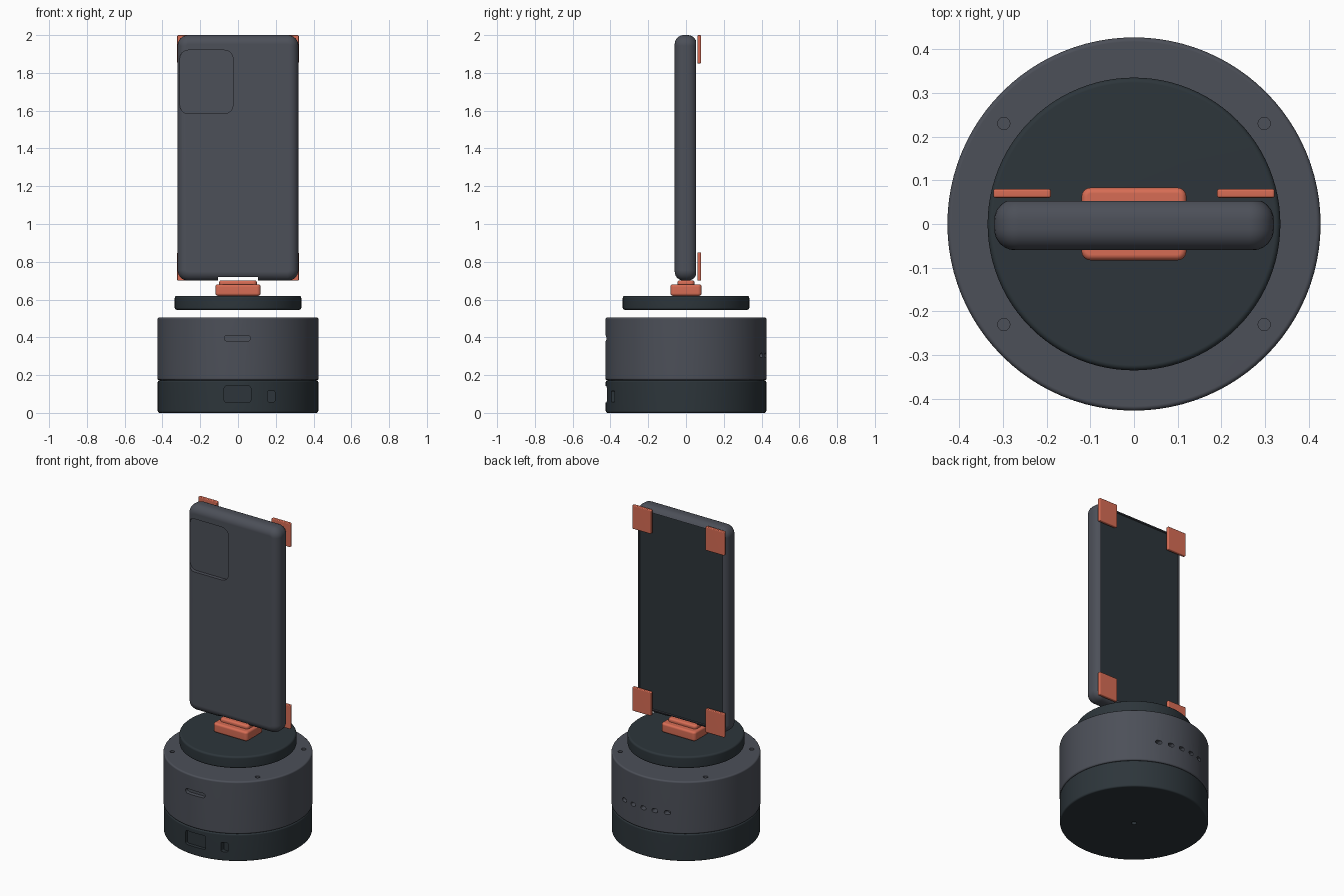
import bpy, bmesh, math
from mathutils import Matrix, Vector

if "Cube" in bpy.data.objects:
    bpy.data.objects.remove(bpy.data.objects["Cube"])


def material(name, rgb):
    m = bpy.data.materials.new(name)
    m.diffuse_color = (*rgb, 1)
    m.use_nodes = True
    m.node_tree.nodes["Principled BSDF"].inputs["Base Color"].default_value = m.diffuse_color
    return m


GREY = material("slate grey", (0.072, 0.079, 0.098))
DARK = material("dark blue grey", (0.026, 0.036, 0.043))
ORANGE = material("coral orange", (0.68, 0.152, 0.09))


def finish(bm, name, mat):
    me = bpy.data.meshes.new(name)
    bmesh.ops.recalc_face_normals(bm, faces=bm.faces)
    bm.to_mesh(me)
    bm.free()
    ob = bpy.data.objects.new(name, me)
    bpy.context.collection.objects.link(ob)
    me.materials.append(mat)
    return ob


def box(name, lo, hi, mat, axis=1, corner=0.0, edge=0.0, seg=4):
    """Box with rounded corners seen along axis, then rounded rims."""
    lo, hi = Vector(lo), Vector(hi)
    bm = bmesh.new()
    bmesh.ops.create_cube(bm, size=1, matrix=Matrix.Translation((lo + hi) / 2)
                          @ Matrix.Diagonal((*(hi - lo), 1)))

    def along(e):
        d = e.verts[0].co - e.verts[1].co
        return abs(d[axis]) > 1e-5
    if corner:
        bmesh.ops.bevel(bm, geom=[e for e in bm.edges if along(e)], offset=corner,
                        segments=seg, profile=0.5, affect='EDGES')
    if edge:
        bmesh.ops.bevel(bm, geom=[e for e in bm.edges if not along(e)], offset=edge,
                        segments=seg, profile=0.5, affect='EDGES')
    return finish(bm, name, mat)


def drum(name, radius, z0, z1, mat, edge=0.0, sides=96, at=(0, 0)):
    """Upright cylinder with rounded rims."""
    bm = bmesh.new()
    bmesh.ops.create_cone(bm, cap_ends=True, segments=sides, radius1=radius, radius2=radius,
                          depth=z1 - z0,
                          matrix=Matrix.Translation((at[0], at[1], (z0 + z1) / 2)))
    if edge:
        rims = [e for e in bm.edges if abs(e.verts[0].co.z - e.verts[1].co.z) < 1e-5]
        bmesh.ops.bevel(bm, geom=rims, offset=edge, segments=3, profile=0.5, affect='EDGES')
    return finish(bm, name, mat)


def cut(ob, cutters):
    """Subtract the cutters, then remove them."""
    bpy.context.view_layer.objects.active = ob
    for c in cutters:
        m = ob.modifiers.new("cut", 'BOOLEAN')
        m.object, m.operation, m.solver = c, 'DIFFERENCE', 'EXACT'
        bpy.ops.object.modifier_apply(modifier=m.name)
        bpy.data.objects.remove(c)


# Lower base with port recesses and a screw hole underneath
base = drum("lower_base", 0.425, 0.0, 0.173, DARK, 0.01)
cut(base, [
    box("cutter", (-0.073, -0.5, 0.055), (0.068, -0.402, 0.142), DARK, corner=0.012),
    box("cutter", (0.157, -0.5, 0.058), (0.195, -0.365, 0.117), DARK, corner=0.008),
    drum("cutter", 0.015, -0.05, 0.02, DARK, sides=20),
])

# Main body with front slot, rear vents and top screw holes
body = drum("main_body", 0.427, 0.173, 0.505, GREY, 0.01)
cutters = [box("cutter", (-0.072, -0.5, 0.38), (0.065, -0.4, 0.41), GREY, corner=0.0145)]
for i in range(-2, 3):
    x = i * 0.075
    cutters.append(box("cutter", (x - 0.018, 0.37, 0.292), (x + 0.018, 0.5, 0.316), GREY,
                       corner=0.011))
for sx in (-1, 1):
    for sy in (-1, 1):
        cutters.append(drum("cutter", 0.014, 0.47, 0.55, GREY, sides=20,
                            at=(sx * 0.298, sy * 0.23)))
cut(body, cutters)

# Rotating plate
drum("turntable", 0.335, 0.545, 0.62, DARK, 0.012)

# Connector block that the case sits on
box("connector_foot", (-0.12, -0.083, 0.62), (0.12, 0.083, 0.68), ORANGE, axis=2,
    corner=0.02, edge=0.013)
box("connector_tongue", (-0.1, -0.045, 0.67), (0.1, 0.045, 0.702), ORANGE, axis=2,
    corner=0.02, edge=0.012)

# Handset case with camera recess, bottom notch and screen opening
case = box("handset_case", (-0.32, -0.06, 0.7), (0.32, 0.057, 2.0), GREY,
           corner=0.056, edge=0.048, seg=6)
cut(case, [
    box("cutter", (-0.309, -0.2, 1.585), (-0.026, -0.037, 1.92), GREY, corner=0.045),
    box("cutter", (-0.106, -0.2, 0.65), (0.106, 0.2, 0.72), GREY),
    box("cutter", (-0.292, 0.035, 0.728), (0.292, 0.2, 1.972), GREY, corner=0.03),
])
box("screen", (-0.291, 0.03, 0.729), (0.291, 0.043, 1.971), DARK, corner=0.029)

# Corner clips behind the screen
for sx, side in ((-1, "left"), (1, "right")):
    for z, level in ((0.7, "lower"), (1.85, "upper")):
        x0, x1 = sorted((sx * 0.19, sx * 0.322))
        box(f"{level}_{side}_corner_clip", (x0, 0.06, z), (x1, 0.08, z + 0.15), ORANGE,
            corner=0.006, edge=0.005, seg=3)

# Smooth shading with crisp edges
bpy.ops.object.select_all(action='DESELECT')
for ob in bpy.context.collection.objects:
    ob.select_set(True)
    bpy.context.view_layer.objects.active = ob
bpy.ops.object.shade_smooth_by_angle(angle=math.radians(35))
for ob in bpy.context.collection.objects:
    m = ob.modifiers.new("even shading", 'WEIGHTED_NORMAL')
    m.keep_sharp = True
